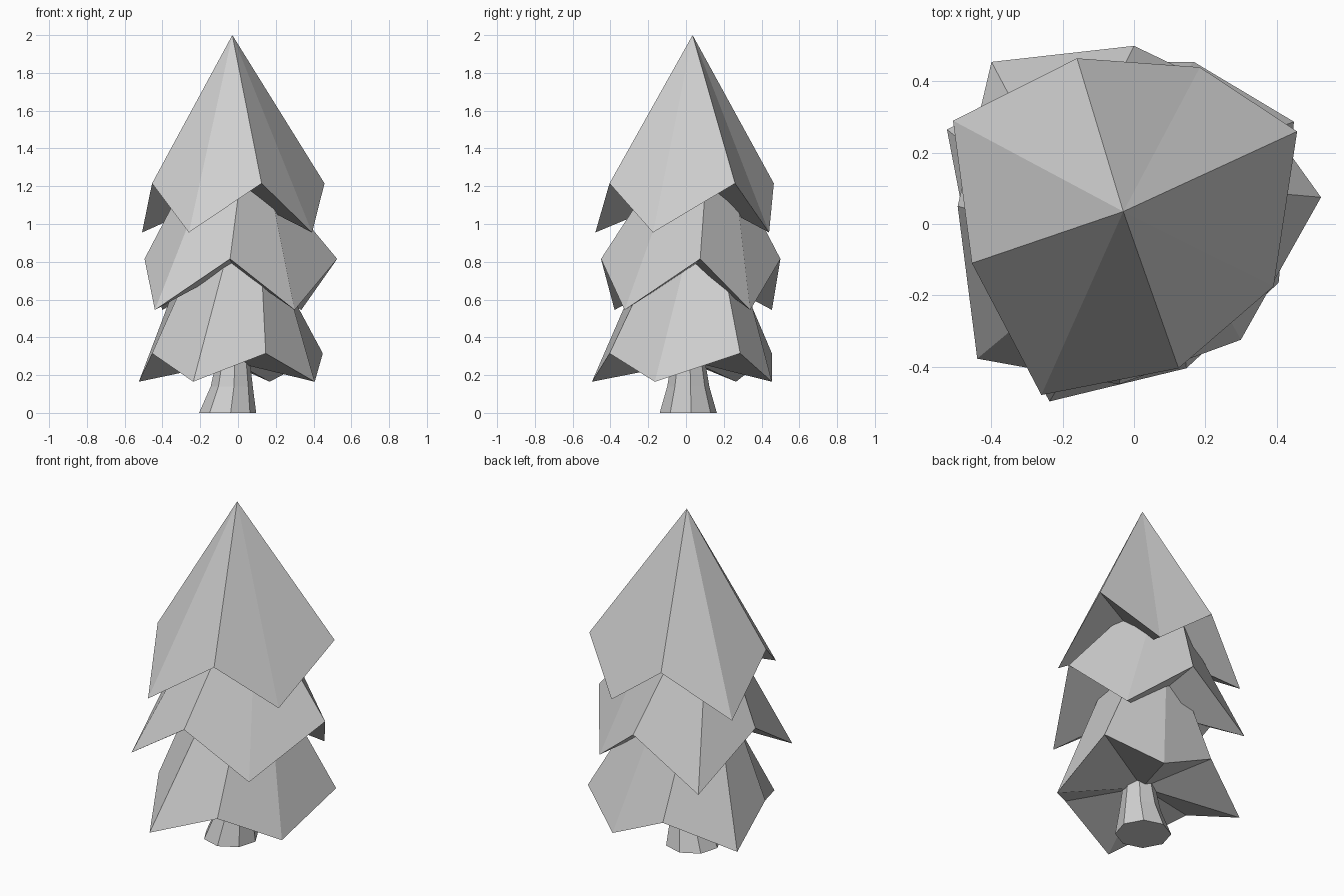
import bpy
import bmesh
import math
from mathutils import Vector

cube = bpy.data.objects.get("Cube")
if cube:
    bpy.data.objects.remove(cube, do_unlink=True)

# One plain grey for the whole tree
GREY = (0.62, 0.62, 0.62, 1)
grey = bpy.data.materials.new("light_grey")
grey.use_nodes = True
grey.diffuse_color = GREY
grey.node_tree.nodes["Principled BSDF"].inputs["Base Color"].default_value = GREY


def finish(name, bm):
    bmesh.ops.recalc_face_normals(bm, faces=bm.faces[:])
    mesh = bpy.data.meshes.new(name)
    bm.to_mesh(mesh)
    bm.free()
    mesh.materials.append(grey)
    obj = bpy.data.objects.new(name, mesh)
    bpy.context.collection.objects.link(obj)


def octagon(bm, x, y, z, radius, turn):
    angles = [math.radians(turn + 45 * i) for i in range(8)]
    return [bm.verts.new((x + radius * math.cos(a), y + radius * math.sin(a), z)) for a in angles]


def bridge(bm, lower, upper):
    for i in range(len(lower)):
        j = (i + 1) % len(lower)
        bm.faces.new((lower[i], lower[j], upper[j], upper[i]))


def fan(bm, ring, tip):
    for i in range(len(ring)):
        bm.faces.new((ring[i], ring[(i + 1) % len(ring)], tip))


def foliage(name, high, low, z_high, z_low, crown=None, apex=None):
    """Skirt with a zigzag rim of raised and drooping corners and a folded underside."""
    bm = bmesh.new()
    rim = []
    for h, l in zip(high, low):
        rim.append(bm.verts.new((*h, z_high)))
        rim.append(bm.verts.new((*l, z_low)))
    centre = sum((v.co for v in rim), Vector()) / len(rim)
    centre.z = z_high - 0.045
    fan(bm, rim, bm.verts.new(centre))
    if apex:
        fan(bm, rim, bm.verts.new(apex))
    else:
        top = octagon(bm, *crown)
        bridge(bm, rim, top)
        bm.faces.new(top)
    finish(name, bm)


# Foliage tiers, corners listed counter-clockwise from above
foliage("top_foliage",
        [(0.458, 0.26), (-0.16, 0.465), (-0.455, -0.11), (0.125, -0.405)],
        [(0.185, 0.44), (-0.508, 0.29), (-0.26, -0.48), (0.392, -0.175)],
        1.215, 0.955, apex=(-0.03, 0.035, 2.0))
foliage("middle_foliage",
        [(0.525, 0.075), (0.0, 0.5), (-0.495, 0.05), (-0.042, -0.45)],
        [(0.335, 0.34), (-0.4, 0.455), (-0.44, -0.378), (0.3, -0.325)],
        0.815, 0.545, crown=(-0.045, 0.05, 1.2, 0.255, 12))
foliage("bottom_foliage",
        [(0.449, 0.287), (-0.165, 0.455), (-0.455, -0.1), (0.147, -0.405)],
        [(0.168, 0.455), (-0.525, 0.265), (-0.237, -0.498), (0.406, -0.165)],
        0.315, 0.165, crown=(-0.027, 0.037, 0.85, 0.24, 38))

# Leaning, flared trunk
bm = bmesh.new()
rings = [octagon(bm, x, 0.012, z, radius, 6)
         for x, z, radius in [(-0.055, 0, 0.152), (-0.033, 0.14, 0.112), (-0.025, 0.3, 0.085)]]
for lower, upper in zip(rings, rings[1:]):
    bridge(bm, lower, upper)
bm.faces.new(rings[0])
bm.faces.new(rings[-1])
finish("trunk", bm)
